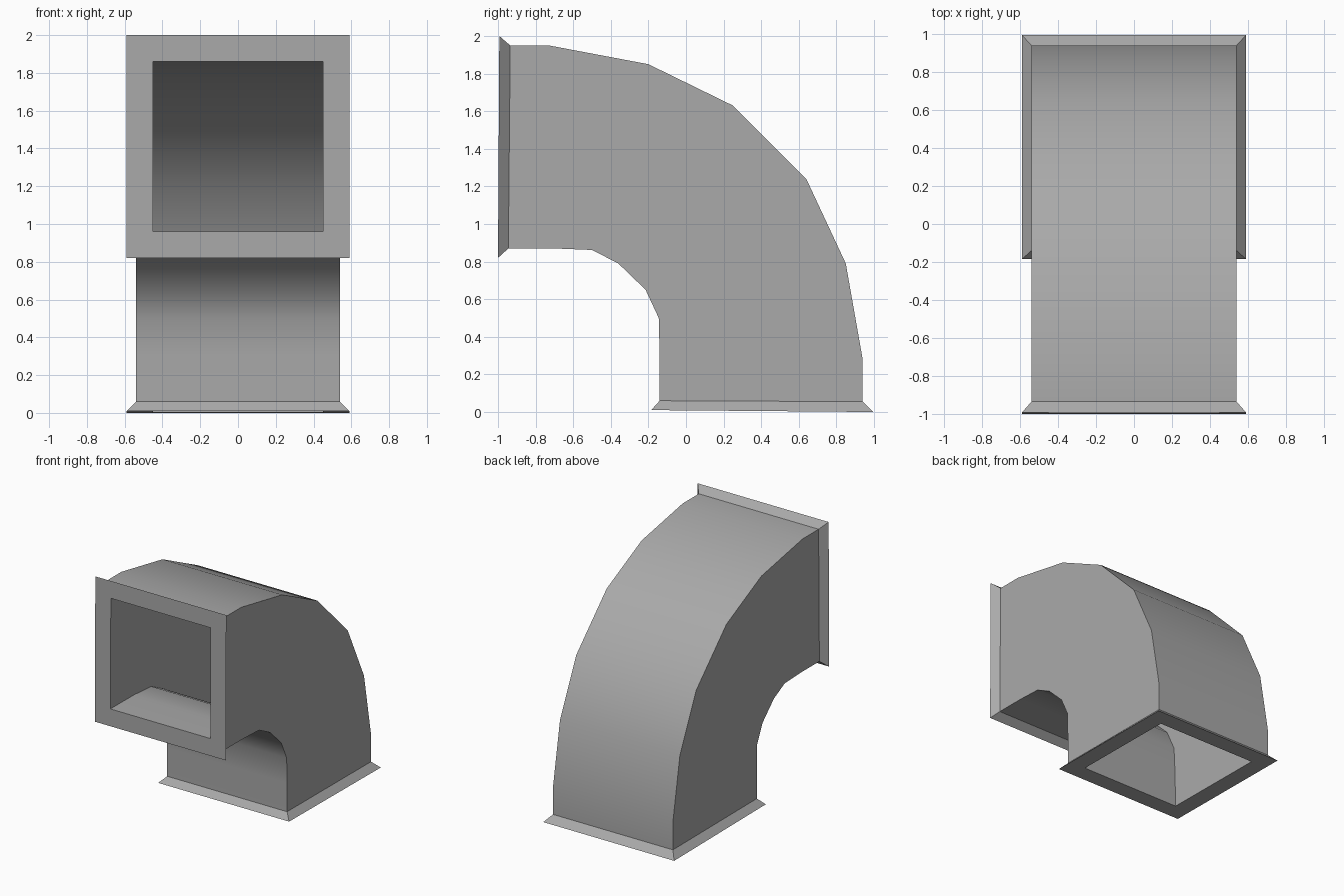
import bpy, bmesh
from mathutils import Vector

cube = bpy.data.objects.get("Cube")
if cube:
    bpy.data.objects.remove(cube, do_unlink=True)

grey = bpy.data.materials.new("duct grey")
grey.use_nodes = True
color = (0.40, 0.40, 0.40, 1)
grey.diffuse_color = color
grey.node_tree.nodes["Principled BSDF"].inputs["Base Color"].default_value = color

DUCT, RIM, OPENING = 0.54, 0.59, 0.45   # half widths


def ring(section, half, inset=0.0):
    """Rectangle across the duct, from the outer bend to the inner bend."""
    outer, inner = (Vector(p) for p in section)
    top, low = outer.lerp(inner, inset), inner.lerp(outer, inset)
    return [(x, p.x, p.y) for x, p in
            ((-half, top), (half, top), (half, low), (-half, low))]


def tube(name, rings, sharp_rings=()):
    """Skin a row of rectangles with quads."""
    bm = bmesh.new()
    loops = [[bm.verts.new(c) for c in r] for r in rings]
    for a, b in zip(loops, loops[1:]):
        for i in range(4):
            j = (i + 1) % 4
            bm.faces.new((a[i], a[j], b[j], b[i]))
    mesh = bpy.data.meshes.new(name)
    mesh.materials.append(grey)
    bm.to_mesh(mesh)
    bm.free()
    obj = bpy.data.objects.new(name, mesh)
    bpy.context.collection.objects.link(obj)
    bpy.ops.object.select_all(action='DESELECT')
    obj.select_set(True)
    bpy.context.view_layer.objects.active = obj
    bpy.ops.object.shade_smooth_by_angle(angle=0.55)
    # Crease where the straight ends meet the bend
    sharp = mesh.attributes.get("sharp_edge")
    for edge in mesh.edges:
        a, b = (v // 4 for v in edge.vertices)
        if sharp and a == b and a in sharp_rings:
            sharp.data[edge.index].value = True
    return obj


# (outer bend, inner bend) points in the y-z plane, front to bottom
front_rim = ((-0.993, 2.0), (-1.0, 0.82))
front_end = ((-0.935, 1.95), (-0.945, 0.87))
bend = [((-0.73, 1.95), (-0.70, 0.87)),
        ((-0.20, 1.85), (-0.50, 0.862)),
        ((0.25, 1.63), (-0.36, 0.79)),
        ((0.64, 1.24), (-0.215, 0.65)),
        ((0.85, 0.79), (-0.145, 0.50)),
        ((0.94, 0.28), (-0.14, 0.30))]
bottom_end = ((0.94, 0.055), (-0.14, 0.06))
bottom_rim = ((0.995, 0.0), (-0.185, 0.01))

front_hole = ring(front_rim, OPENING, 0.119)
bottom_hole = ring(bottom_rim, OPENING, 0.119)

# Outer skin of the elbow
tube("elbow_shell",
     [ring(s, DUCT) for s in [front_end, *bend, bottom_end]],
     sharp_rings=(1, len(bend)))

# Inner skin, running back from the bottom opening to the front one
tube("elbow_lining",
     [bottom_hole, *[ring(s, OPENING, 0.083) for s in reversed(bend)], front_hole])

# Flared flanges round both openings
tube("front_flange", [front_hole, ring(front_rim, RIM), ring(front_end, DUCT)])
tube("bottom_flange", [ring(bottom_end, DUCT), ring(bottom_rim, RIM), bottom_hole])
